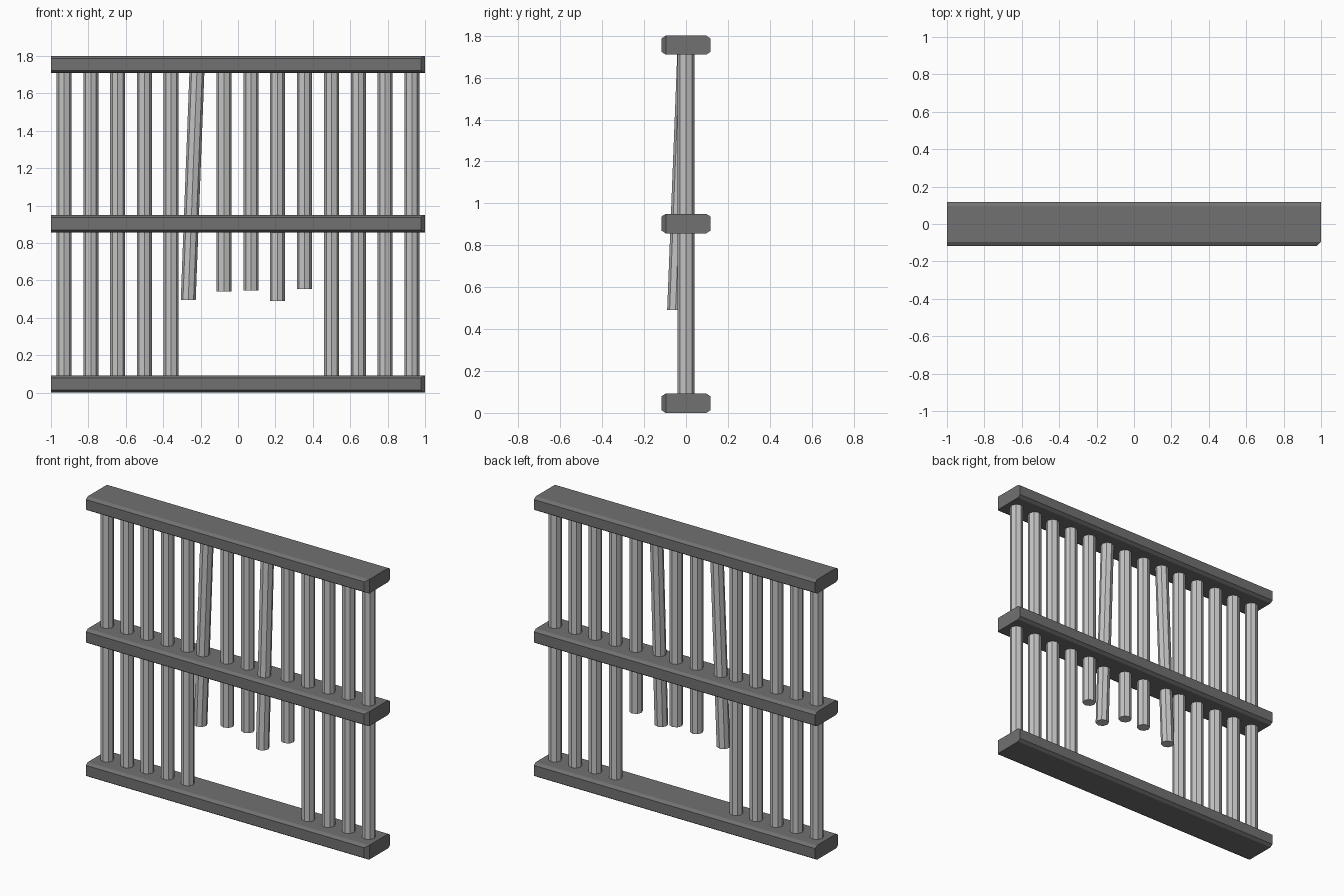
import bpy, bmesh
from mathutils import Vector
from math import pi

if "Cube" in bpy.data.objects:
    bpy.data.objects.remove(bpy.data.objects["Cube"])


def material(name, v):
    m = bpy.data.materials.new(name)
    m.diffuse_color = (v, v, v, 1)
    m.use_nodes = True
    m.node_tree.nodes["Principled BSDF"].inputs["Base Color"].default_value = m.diffuse_color
    return m


DARK = material("dark iron", 0.165)
LIGHT = material("light steel", 0.55)


def finish(bm, name, mat):
    bmesh.ops.recalc_face_normals(bm, faces=bm.faces)
    me = bpy.data.meshes.new(name)
    bm.to_mesh(me)
    bm.free()
    me.materials.append(mat)
    ob = bpy.data.objects.new(name, me)
    bpy.context.collection.objects.link(ob)
    return ob


def rail(name, z0, z1):
    """Flat rail with chamfered long edges and one clipped front corner."""
    y, cy, cz = 0.117, 0.02, 0.013
    profile = [(-y, z0 + cz), (-y + cy, z0), (y - cy, z0), (y, z0 + cz),
               (y, z1 - cz), (y - cy, z1), (-y + cy, z1), (-y, z1 - cz)]
    bm = bmesh.new()
    face = bm.faces.new([bm.verts.new((-1, py, pz)) for py, pz in profile])
    ext = bmesh.ops.extrude_face_region(bm, geom=[face], use_keep_orig=True)
    for v in ext["geom"]:
        if isinstance(v, bmesh.types.BMVert):
            v.co.x = 1
    # clip the vertical corner at the right front
    cut = bmesh.ops.bisect_plane(bm, geom=bm.verts[:] + bm.edges[:] + bm.faces[:],
                                 plane_co=(1, -y + 0.022, 0), plane_no=(1, -1, 0),
                                 clear_outer=True)
    edges = [e for e in cut["geom_cut"] if isinstance(e, bmesh.types.BMEdge)]
    bmesh.ops.holes_fill(bm, edges=edges, sides=0)
    finish(bm, name, DARK)


def bar(name, top, bottom, r=0.04):
    """Octagonal bar between two points, ends cut level."""
    bm = bmesh.new()
    bmesh.ops.create_cone(bm, cap_ends=True, segments=8, radius1=r, radius2=r, depth=2)
    for v in bm.verts:
        end = Vector(top if v.co.z > 0 else bottom)
        v.co = end + Vector((v.co.x, v.co.y, 0))
    finish(bm, name, LIGHT)


# three horizontal rails
rail("bottom_rail", 0.0, 0.092)
rail("middle_rail", 0.857, 0.95)
rail("top_rail", 1.71, 1.80)

# fourteen bars, the middle five broken off, two of them bent
broken = {5: (-0.266, 0, 0.495), 6: (-0.075, 0, 0.54), 7: (0.07, 0, 0.545),
          8: (0.21, -0.05, 0.49), 9: (0.355, 0, 0.555)}
for i in range(14):
    x = -0.93 + i * 1.86 / 13
    if i in broken:
        top_x = -0.218 if i == 5 else broken[i][0]
        bar("broken_bar_%d" % i, (top_x, 0, 1.76), broken[i])
    else:
        bar("bar_%d" % i, (x, 0, 1.76), (x, 0, 0.05))
